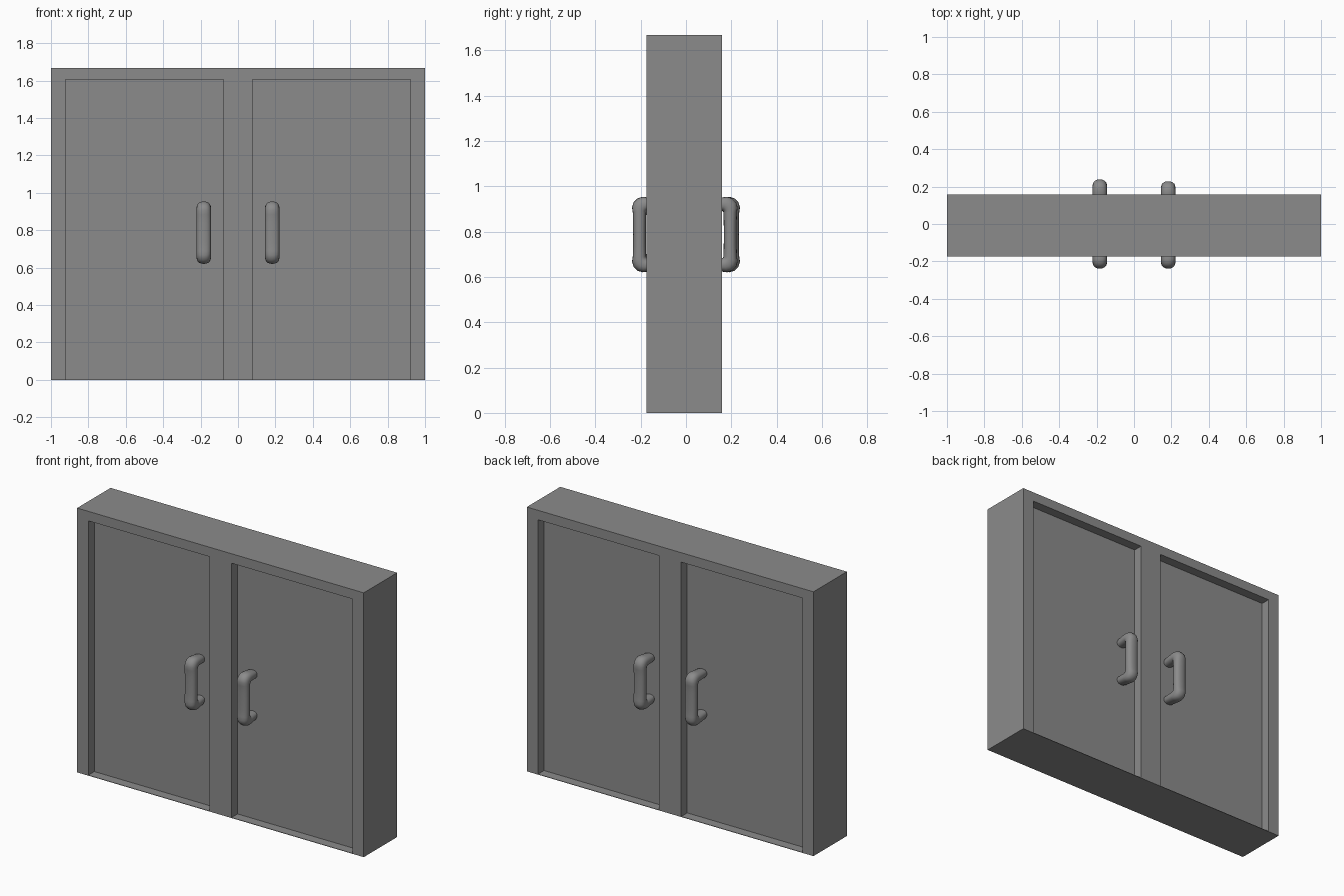
import bpy, bmesh, math
from mathutils import Vector

if "Cube" in bpy.data.objects:
    bpy.data.objects.remove(bpy.data.objects["Cube"])

Y0, Y1 = -0.175, 0.158          # front and back of the frame
H = 1.667
REC = 0.06                      # door recess depth
X_IN, X_OUT, Z_TOP = 0.077, 0.922, 1.607

# One dark grey for every part
grey = bpy.data.materials.new("dark_grey")
grey.diffuse_color = (0.26, 0.26, 0.26, 1)
grey.use_nodes = True
grey.node_tree.nodes["Principled BSDF"].inputs["Base Color"].default_value = grey.diffuse_color


def add_mesh(name, bm):
    bmesh.ops.recalc_face_normals(bm, faces=bm.faces[:])
    me = bpy.data.meshes.new(name)
    bm.to_mesh(me)
    bm.free()
    me.materials.append(grey)
    ob = bpy.data.objects.new(name, me)
    bpy.context.collection.objects.link(ob)
    return ob


def box(name, x0, x1, y0, y1, z0, z1):
    bm = bmesh.new()
    bmesh.ops.create_cube(bm, size=1)
    for v in bm.verts:
        v.co = ((x0 + x1) / 2 + v.co.x * (x1 - x0),
                (y0 + y1) / 2 + v.co.y * (y1 - y0),
                (z0 + z1) / 2 + v.co.z * (z1 - z0))
    return add_mesh(name, bm)


def handle(name, x, y_door, y_out):
    """Flattened rounded bar swept along a U path standing off the door."""
    s = 1 if y_out > y_door else -1
    depth = abs(y_out - y_door)
    tube, wide, r = 0.03, 0.0385, 0.036
    bar, top = depth - tube, 0.1635 - tube
    # half path: (out from door, z, in-plane direction angle, thickness scale)
    half = [(-0.01, top - 0.006, 0, 0.75), (0.012, top - 0.003, 0, 0.9),
            (bar - r, top, 0, 1.0)]
    for i in range(1, 6):
        a = math.radians(18 * i)
        half.append((bar - r + r * math.sin(a), top - r + r * math.cos(a), a, 1.0))
    half.append((bar, top * 0.4, math.pi / 2, 0.95))
    path = half + [(bar, 0, math.pi / 2, 0.94)]
    path += [(d, -z, math.pi - a, t) for d, z, a, t in reversed(half)]

    def sq(v):                  # superellipse for a softly squared section
        return math.copysign(abs(v) ** 0.85, v)

    bm = bmesh.new()
    n, rings = 20, []
    for d, z, a, t in path:
        ring = []
        for k in range(n):
            u = 2 * math.pi * k / n
            off = sq(math.sin(u)) * tube * t
            if off > 0:         # fuller outer corners
                off *= 1 + 0.38 * abs(math.sin(2 * a))
            w = sq(math.cos(u)) * wide * (1 if t > 0.92 else t)
            ring.append(bm.verts.new(Vector((
                x + w,
                y_door + s * (d + off * math.sin(a)),
                0.787 + z + off * math.cos(a)))))
        rings.append(ring)
    for p, q in zip(rings, rings[1:]):
        for k in range(n):
            bm.faces.new((p[k], p[(k + 1) % n], q[(k + 1) % n], q[k]))
    bm.faces.new(rings[0])
    bm.faces.new(rings[-1])
    ob = add_mesh(name, bm)
    for f in ob.data.polygons:
        f.use_smooth = len(f.vertices) == 4
    return ob


# Frame: solid block with two door openings over a very thin sill
frame = box("door_frame", -1, 1, Y0, Y1, 0, H)
cutters = []
for side, s in (("left", -1), ("right", 1)):
    xs = sorted((s * X_IN, s * X_OUT))
    c = box("cutter_" + side, *xs, Y0 - 0.1, Y1 + 0.1, 0.003, Z_TOP)
    c.hide_render = True
    cutters.append(c)
    m = frame.modifiers.new("opening_" + side, "BOOLEAN")
    m.operation, m.solver, m.object = "DIFFERENCE", "EXACT", c
bpy.context.view_layer.objects.active = frame
for m in list(frame.modifiers):
    bpy.ops.object.modifier_apply(modifier=m.name)
for c in cutters:
    bpy.data.objects.remove(c)

# Door panels set back on both faces, with a handle front and back
for side, s in (("left", -1), ("right", 1)):
    xs = sorted((s * (X_IN - 0.005), s * (X_OUT + 0.005)))
    box(side + "_door", *xs, Y0 + REC, Y1 - REC, 0.001, Z_TOP + 0.005)
    handle(side + "_front_handle", s * 0.183, Y0 + REC, -0.235)
    handle(side + "_back_handle", s * 0.183, Y1 - REC, 0.235 if s < 0 else 0.225)
